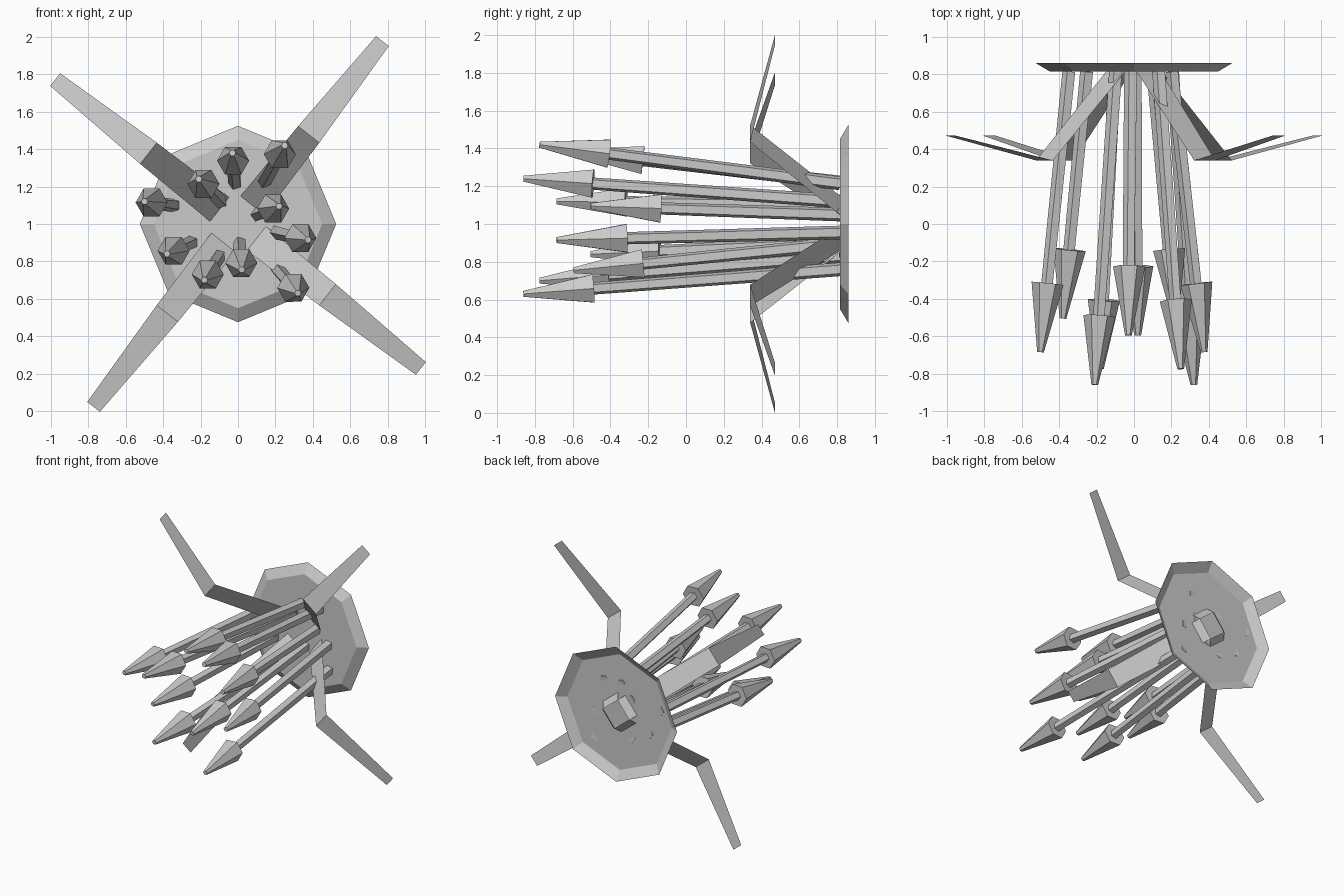
import bpy, bmesh, math
from mathutils import Vector, Matrix

if "Cube" in bpy.data.objects:
    bpy.data.objects.remove(bpy.data.objects["Cube"])

CENTRE_Z = 1.0
PLATE_Y = 0.815


def make_object(name, bm, recalc=True):
    if recalc:
        bmesh.ops.recalc_face_normals(bm, faces=bm.faces)
    mesh = bpy.data.meshes.new(name)
    bm.to_mesh(mesh)
    bm.free()
    obj = bpy.data.objects.new(name, mesh)
    bpy.context.collection.objects.link(obj)
    return obj


def add_cone(bm, start, end, r1, r2, sides):
    # faceted cone or tube running between two points
    axis = end - start
    z = axis.normalized()
    x = (Vector((1, 0, 0)) - z * z.x).normalized()
    y = z.cross(x)
    rot = Matrix((x, y, z)).transposed().to_4x4()
    # Blender's cone has its first vertex on local Y, so turn it onto local X
    turn = Matrix.Rotation(math.pi / 2, 4, 'Z')
    mat = Matrix.Translation((start + end) / 2) @ rot @ turn
    bmesh.ops.create_cone(bm, cap_ends=True, segments=sides, radius1=r1,
                          radius2=r2, depth=axis.length, matrix=mat)


# Shallow eight-sided dish, open at the back
bm = bmesh.new()
rings = []
for radius, y in ((0.45, PLATE_Y), (0.525, 0.86)):
    rings.append([bm.verts.new((radius * math.cos(i * math.pi / 4), y,
                                CENTRE_Z + radius * math.sin(i * math.pi / 4)))
                  for i in range(8)])
bm.faces.new(rings[0])
for i in range(8):
    j = (i + 1) % 8
    bm.faces.new((rings[0][i], rings[1][i], rings[1][j], rings[0][j]))
make_object("dish", bm, recalc=False)

# Four bent flat petals: radius, y, half width along the strip
petal_profile = ((0.08, 0.86, 0.083), (0.61, 0.34, 0.072), (1.246, 0.472, 0.043))
for n in range(4):
    a = math.radians(51.7 + 90 * n)
    out = Vector((math.cos(a), 0, math.sin(a)))
    side = Vector((-math.sin(a), 0, math.cos(a)))
    bm = bmesh.new()
    rows = []
    for r, y, w in petal_profile:
        mid = out * r + Vector((0, y, CENTRE_Z))
        rows.append((bm.verts.new(mid - side * w), bm.verts.new(mid + side * w)))
    for (p, q), (s, t) in zip(rows, rows[1:]):
        bm.faces.new((p, q, t, s))
    make_object(f"petal_{n + 1}", bm, recalc=False)

# Stamens: base x, base z, tip x, tip y, tip z
stamens = (
    (0.135, 1.215, 0.25, -0.775, 1.42),
    (-0.015, 1.22, -0.03, -0.595, 1.38),
    (-0.095, 1.12, -0.21, -0.86, 1.24),
    (-0.345, 1.10, -0.50, -0.685, 1.12),
    (0.105, 1.05, 0.22, -0.505, 1.095),
    (0.205, 0.955, 0.375, -0.685, 0.915),
    (-0.25, 0.90, -0.38, -0.505, 0.84),
    (-0.10, 0.83, -0.18, -0.775, 0.70),
    (0.01, 0.895, 0.02, -0.595, 0.755),
    (0.21, 0.76, 0.32, -0.86, 0.63),
)
HEAD_LENGTH = 0.37
for n, (bx, bz, tx, ty, tz) in enumerate(stamens):
    base = Vector((bx, PLATE_Y, bz))
    tip = Vector((tx, ty, tz))
    neck = tip - (tip - base).normalized() * HEAD_LENGTH
    # five-sided stalk
    bm = bmesh.new()
    add_cone(bm, base, neck, 0.038, 0.034, 5)
    make_object(f"stalk_{n + 1}", bm)
    # six-sided pointed head
    bm = bmesh.new()
    add_cone(bm, neck, tip, 0.086, 0.018, 6)
    make_object(f"stalk_head_{n + 1}", bm)
